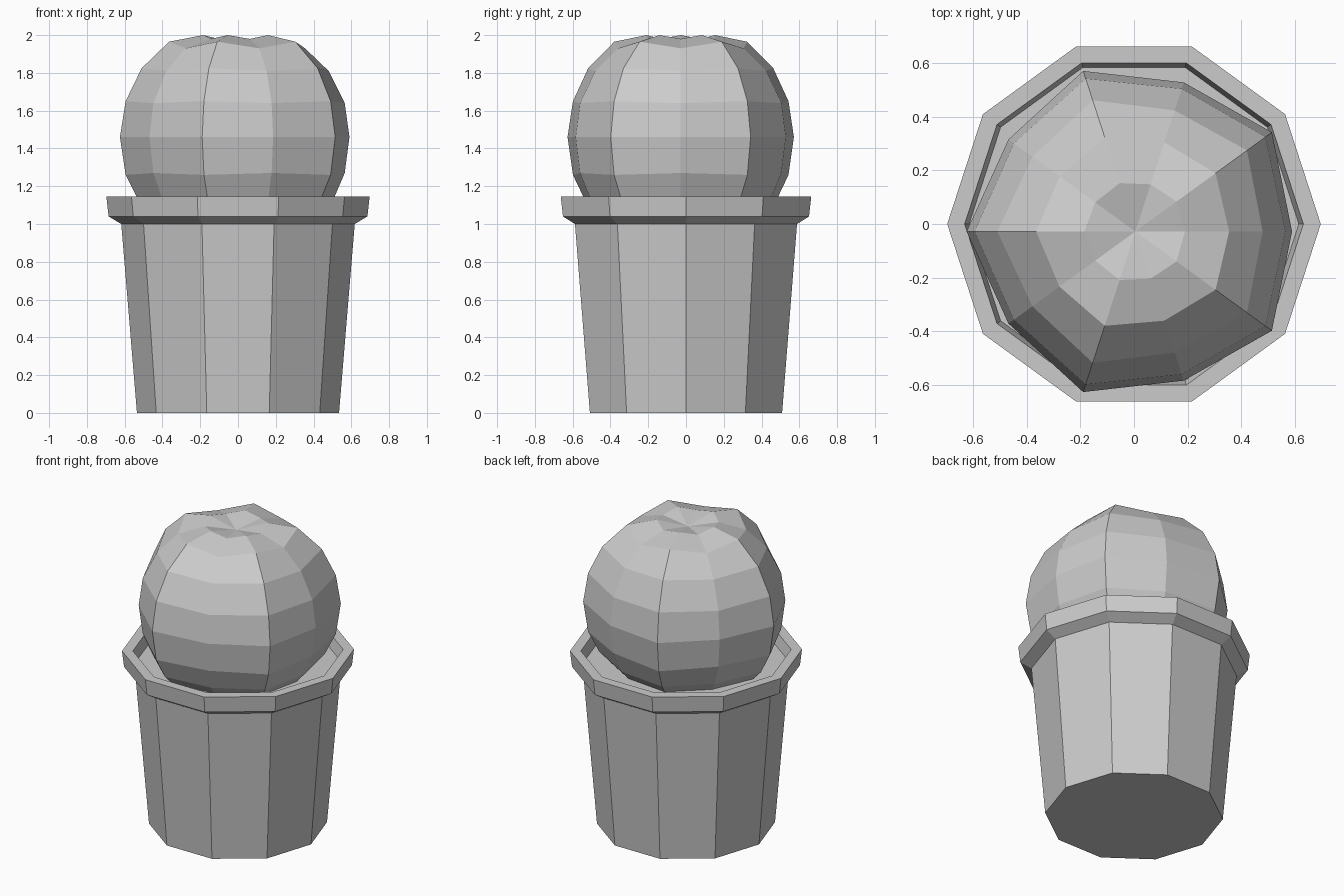
import bpy
import bmesh
from math import cos, sin, pi

if "Cube" in bpy.data.objects:
    bpy.data.objects.remove(bpy.data.objects["Cube"])

SIDES = 10


def lathe(name, rings, centre=(0, 0), top_z=None):
    """Stack ten-sided rings. Each ring: (even radius, even z, odd radius, odd z)."""
    bm = bmesh.new()
    loops = []
    for r0, z0, r1, z1 in rings:
        loop = []
        for i in range(SIDES):
            a = 2 * pi * i / SIDES
            r, z = (r1, z1) if i % 2 else (r0, z0)
            loop.append(bm.verts.new((centre[0] + r * cos(a), centre[1] + r * sin(a), z)))
        loops.append(loop)
    for low, high in zip(loops, loops[1:]):
        for i in range(SIDES):
            j = (i + 1) % SIDES
            bm.faces.new((low[i], low[j], high[j], high[i]))
    bm.faces.new(loops[0][::-1])
    # top: fan to a centre point
    tip = bm.verts.new((centre[0], centre[1], top_z))
    for i in range(SIDES):
        bm.faces.new((loops[-1][i], loops[-1][(i + 1) % SIDES], tip))
    bmesh.ops.recalc_face_normals(bm, faces=bm.faces)
    mesh = bpy.data.meshes.new(name)
    bm.to_mesh(mesh)
    bm.free()
    obj = bpy.data.objects.new(name, mesh)
    bpy.context.collection.objects.link(obj)
    return obj


# Tapered pot with flared rim, inner lip and soil surface
pot_profile = [(0.535, 0), (0.618, 1.0), (0.685, 1.04), (0.697, 1.145),
               (0.632, 1.145), (0.615, 1.07)]
lathe("pot_with_soil", [(r, z, r, z) for r, z in pot_profile], top_z=1.07)

# Round ribbed cactus: five valleys (even) alternating with five ridges (odd)
cactus_rings = [
    (0.43, 1.05, 0.46, 1.05),
    (0.50, 1.13, 0.535, 1.13),
    (0.56, 1.27, 0.60, 1.26),
    (0.585, 1.46, 0.63, 1.46),
    (0.56, 1.64, 0.60, 1.65),
    (0.475, 1.81, 0.515, 1.825),
    (0.35, 1.93, 0.37, 1.965),
    (0.185, 1.98, 0.19, 2.0),
]
lathe("cactus", cactus_rings, centre=(0.005, -0.028), top_z=1.955)
